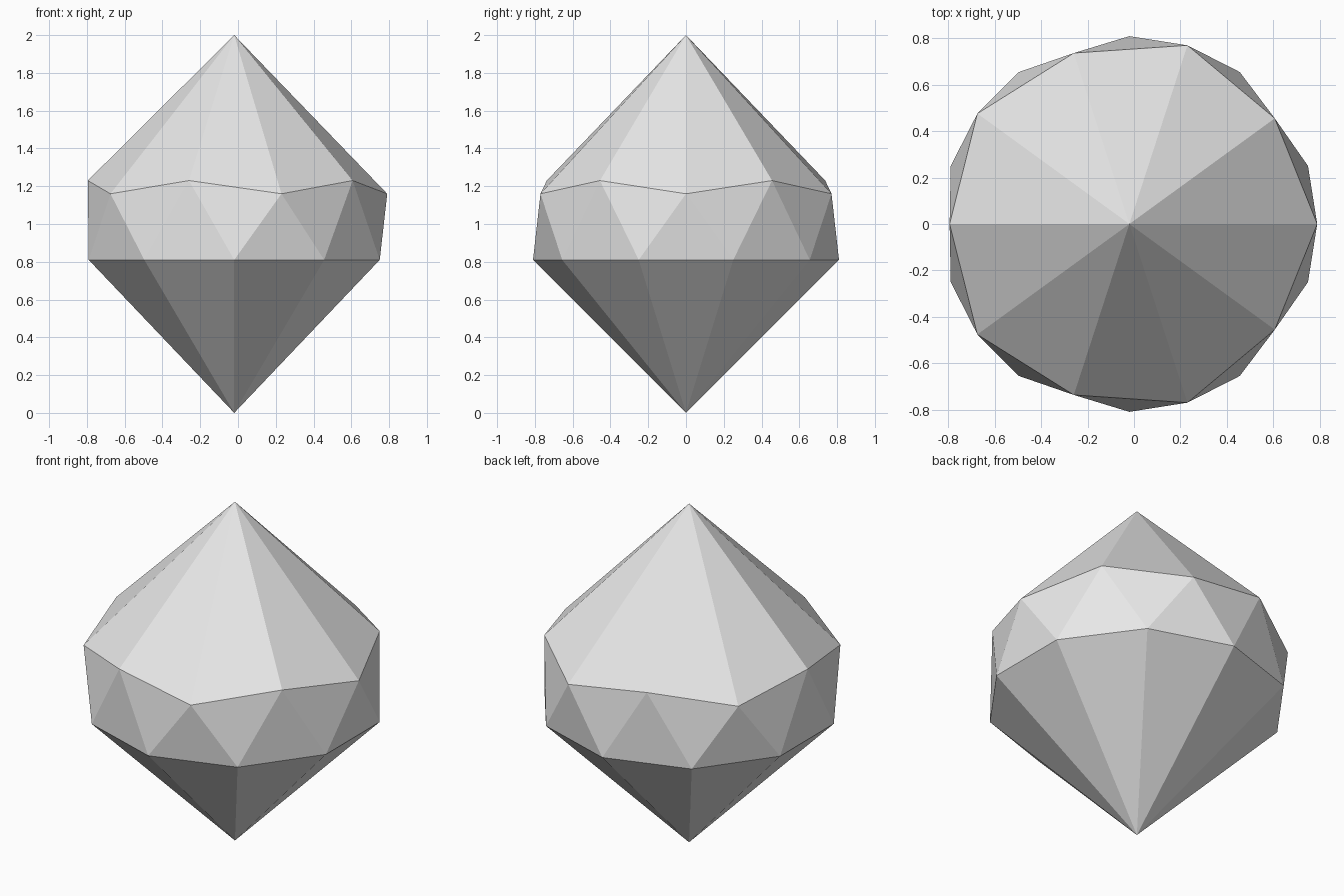
import bpy
import bmesh
from math import cos, sin, pi

default_cube = bpy.data.objects.get("Cube")
if default_cube:
    bpy.data.objects.remove(default_cube, do_unlink=True)

SIDES = 10
AXIS_X = -0.02
STEP = 2 * pi / SIDES

# Single stone colour
grey = bpy.data.materials.new("pale_grey")
grey.use_nodes = True
colour = (0.8, 0.8, 0.8, 1)
grey.diffuse_color = colour
grey.node_tree.nodes["Principled BSDF"].inputs["Base Color"].default_value = colour

bm = bmesh.new()


def point(radius, angle, z):
    return bm.verts.new((AXIS_X + radius * cos(angle), radius * sin(angle), z))


# Zigzag upper girdle, level lower girdle turned by half a side, and two tips
upper = [point(0.775 if i % 2 else 0.81, i * STEP, 1.23 if i % 2 else 1.16)
         for i in range(SIDES)]
lower = [point(0.81, (i + 0.5) * STEP, 0.81) for i in range(SIDES)]
top = point(0, 0, 2)
bottom = point(0, 0, 0)

# Crown, interlocking girdle triangles and pavilion
for i in range(SIDES):
    j = (i + 1) % SIDES
    bm.faces.new((upper[i], upper[j], top))
    bm.faces.new((upper[i], lower[i], upper[j]))
    bm.faces.new((lower[i], lower[j], upper[j]))
    bm.faces.new((lower[j], lower[i], bottom))

bmesh.ops.recalc_face_normals(bm, faces=bm.faces)
mesh = bpy.data.meshes.new("faceted_gem")
bm.to_mesh(mesh)
bm.free()
mesh.materials.append(grey)
gem = bpy.data.objects.new("faceted_gem", mesh)
bpy.context.collection.objects.link(gem)
